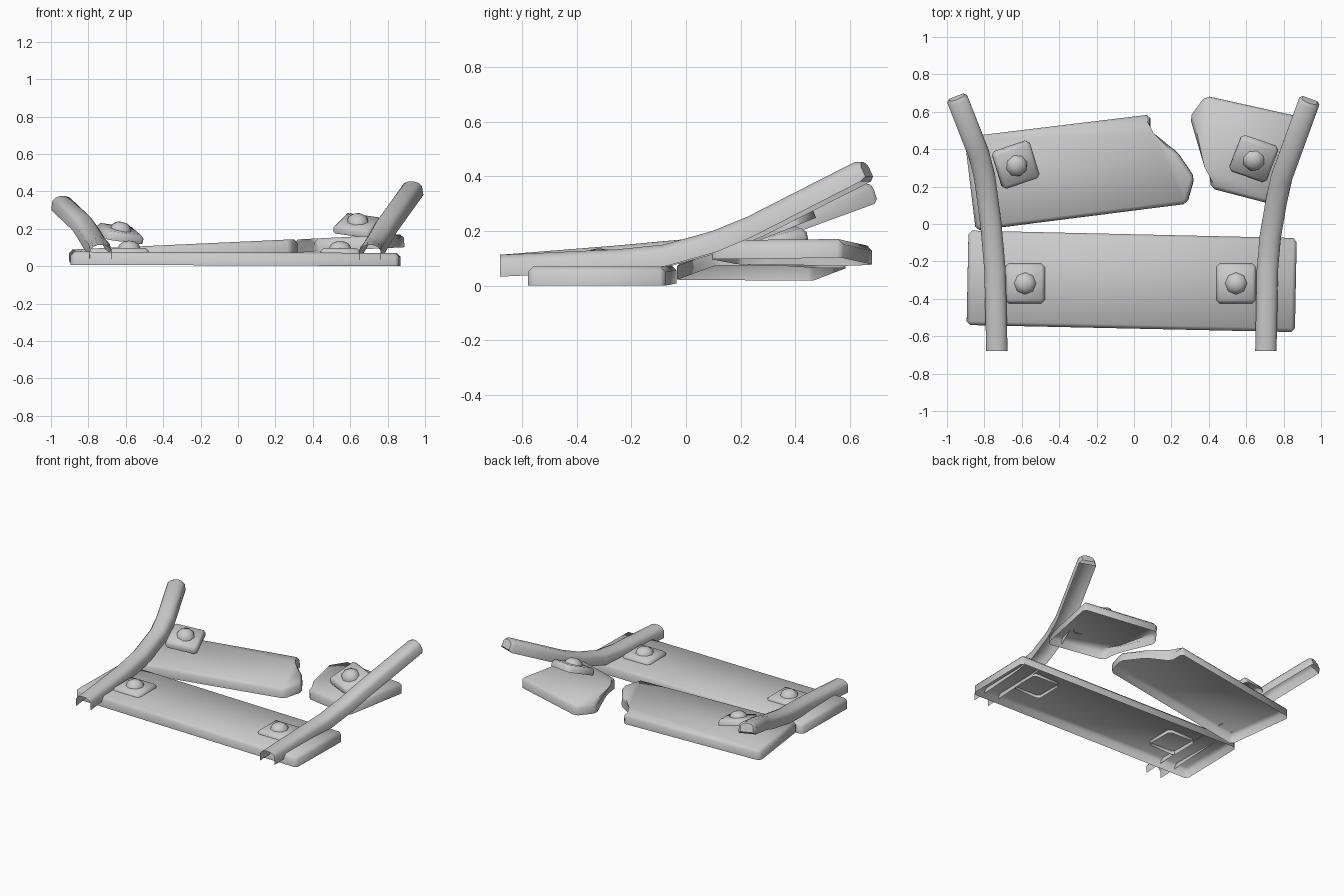
import bpy, bmesh, math
from mathutils import Vector, Matrix

if "Cube" in bpy.data.objects:
    bpy.data.objects.remove(bpy.data.objects["Cube"])


def finish(name, bm, matrix=Matrix()):
    mesh = bpy.data.meshes.new(name)
    bm.to_mesh(mesh)
    bm.free()
    ob = bpy.data.objects.new(name, mesh)
    bpy.context.collection.objects.link(ob)
    ob.matrix_world = matrix
    return ob


def placed(loc, slope_x, slope_y, spin=0):
    """Matrix whose local xy plane climbs by the given slopes."""
    tilt = Vector((0, 0, 1)).rotation_difference(Vector((-slope_x, -slope_y, 1)))
    return (Matrix.Translation(loc) @ tilt.to_matrix().to_4x4()
            @ Matrix.Rotation(math.radians(spin), 4, 'Z'))


def slab(name, outline, height, bevel, matrix):
    """Open-bottomed slab with chamfered rim; outline runs counter-clockwise."""
    bm = bmesh.new()
    low = [bm.verts.new((x, y, 0)) for x, y in outline]
    top = [bm.verts.new((x, y, height)) for x, y in outline]
    bm.faces.new(top)
    n = len(low)
    for i in range(n):
        j = (i + 1) % n
        bm.faces.new((low[i], low[j], top[j], top[i]))
    edges = [e for e in bm.edges if not e.is_boundary]
    bmesh.ops.bevel(bm, geom=edges, offset=bevel, segments=1,
                    profile=0.5, affect='EDGES')
    return finish(name, bm, matrix)


def bracket(name, loc, slope_x=0, slope_y=0, spin=0):
    """Square plate with a low eight-sided bolt head."""
    m = placed(loc, slope_x, slope_y, spin)
    s = 0.106
    slab(name + "_plate", [(-s, -s), (s, -s), (s, s), (-s, s)], 0.045, 0.018, m)
    bm = bmesh.new()
    bmesh.ops.create_uvsphere(bm, u_segments=8, v_segments=6, radius=0.06)
    bmesh.ops.delete(bm, geom=[v for v in bm.verts if v.co.z < -0.01], context='VERTS')
    bmesh.ops.scale(bm, vec=(1, 1, 0.7), verts=bm.verts)
    finish(name + "_bolt", bm, m @ Matrix.Translation((0, 0, 0.042)))


def rail(name, path):
    """Channel section swept along its top line, open below and capped at the back."""
    section = [(-0.057, -0.08), (-0.057, -0.028), (-0.042, -0.01), (-0.018, 0),
               (0.018, 0), (0.042, -0.01), (0.057, -0.028), (0.057, -0.08)]
    pts = [Vector(p) for p in path]
    bm = bmesh.new()
    rings = []

    def ring(p, t, scale=1.0):
        side = Vector((t.y, -t.x, 0)).normalized()
        up = side.cross(t).normalized()
        rings.append([bm.verts.new(p + side * x * scale
                                   + up * ((z + 0.04) * scale - 0.04))
                      for x, z in section])

    for i, p in enumerate(pts):
        t = (pts[min(i + 1, len(pts) - 1)] - pts[max(i - 1, 0)]).normalized()
        if i == 0:
            t = Vector((0, 1, 0))
        ring(p, t)
    ring(pts[-1] + t * 0.02, t, 0.72)
    for a, b in zip(rings, rings[1:]):
        for k in range(len(section) - 1):
            bm.faces.new((a[k], b[k], b[k + 1], a[k + 1]))
    # end cap and the small chamfer below it
    bm.faces.new(rings[-1][::-1])
    bm.faces.new((rings[-2][0], rings[-2][-1], rings[-1][-1], rings[-1][0]))
    bmesh.ops.recalc_face_normals(bm, faces=bm.faces)
    top = max(bm.faces, key=lambda f: f.normal.z ** 2)
    if top.normal.z < 0:
        bmesh.ops.reverse_faces(bm, faces=bm.faces)
    finish(name, bm)


# Planks: one whole, one snapped in two
slab("front_plank", [(-0.895, -0.54), (0.86, -0.578), (0.87, -0.075), (-0.885, -0.035)],
     0.07, 0.02, placed((0, 0, 0.004), -0.004, 0))
slab("broken_plank_left",
     [(-0.845, -0.035), (0.285, 0.108), (0.325, 0.25), (0.23, 0.39),
      (0.088, 0.475), (0.088, 0.585), (-0.905, 0.465)],
     0.07, 0.02, placed((0, 0, 0.06), 0.046, 0))
slab("broken_plank_right",
     [(0.415, 0.19), (0.80, 0.09), (0.895, 0.572), (0.385, 0.685),
      (0.30, 0.57), (0.40, 0.31)],
     0.07, 0.02, placed((0, 0, 0.057), 0.05, 0))

# Plates with bolts
bracket("front_left", (-0.582, -0.318, 0.053))
bracket("front_right", (0.546, -0.318, 0.051))
bracket("back_left", (-0.635, 0.32, 0.155), -0.2, 0.2, 18)
bracket("back_right", (0.64, 0.355, 0.20), 0.0, 0.4, -20)

# Bent rails
rail("left_rail", [(-0.733, -0.68, 0.113), (-0.743, -0.25, 0.147), (-0.765, 0.0, 0.17),
                   (-0.797, 0.24, 0.225), (-0.825, 0.36, 0.27), (-0.936, 0.645, 0.375)])
rail("right_rail", [(0.705, -0.68, 0.113), (0.713, -0.25, 0.133), (0.727, -0.08, 0.15),
                    (0.757, 0.10, 0.20), (0.783, 0.23, 0.252), (0.926, 0.625, 0.453)])

# Smooth shading with kept edges
bpy.ops.object.select_all(action='SELECT')
bpy.context.view_layer.objects.active = bpy.context.selected_objects[0]
bpy.ops.object.shade_smooth_by_angle(angle=math.radians(50))
